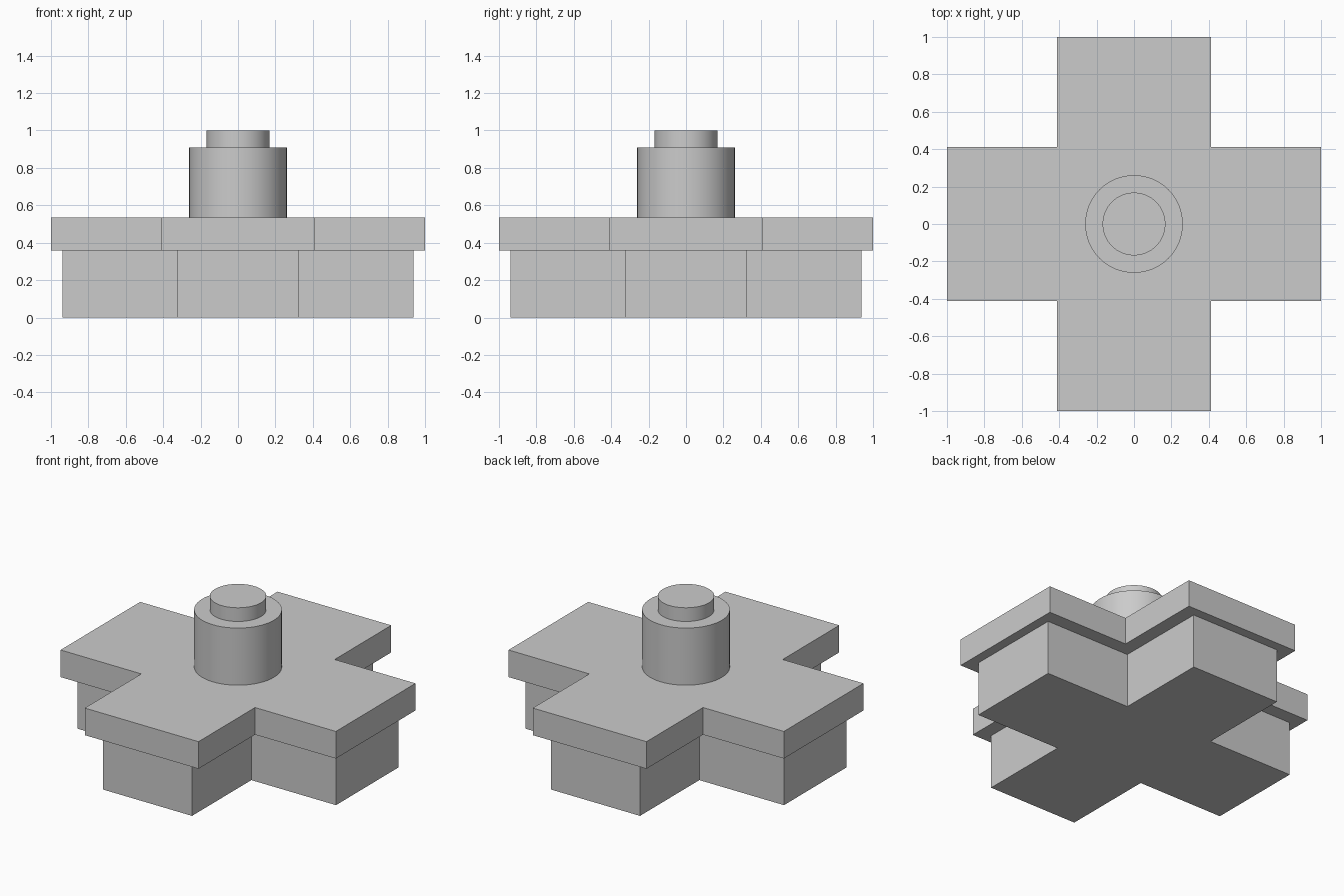
import bpy
import bmesh
import math

cube = bpy.data.objects.get("Cube")
if cube:
    bpy.data.objects.remove(cube, do_unlink=True)

grey = bpy.data.materials.new("plain grey")
grey.use_nodes = True
grey.diffuse_color = (0.6, 0.6, 0.6, 1)
grey.node_tree.nodes["Principled BSDF"].inputs["Base Color"].default_value = (0.6, 0.6, 0.6, 1)


def prism(name, outline, bottom, top):
    """Extrude a flat outline from bottom to top."""
    bm = bmesh.new()
    face = bm.faces.new([bm.verts.new((x, y, bottom)) for x, y in outline])
    extruded = bmesh.ops.extrude_face_region(bm, geom=[face], use_keep_orig=True)
    for v in extruded["geom"]:
        if isinstance(v, bmesh.types.BMVert):
            v.co.z = top
    bmesh.ops.recalc_face_normals(bm, faces=bm.faces)
    mesh = bpy.data.meshes.new(name)
    bm.to_mesh(mesh)
    bm.free()
    mesh.materials.append(grey)
    obj = bpy.data.objects.new(name, mesh)
    bpy.context.collection.objects.link(obj)
    return obj


def cross(reach, half_width):
    """Outline of a plus shape, one quarter turned four times."""
    points = []
    x, y = reach, half_width
    for _ in range(4):
        points += [(x, -y), (x, y), (y, y)]
        # Quarter turn of each corner is applied below
    turned = []
    for i, (px, py) in enumerate(points):
        for _ in range(i // 3):
            px, py = -py, px
        turned.append((px, py))
    return turned


def circle(radius, sides=64):
    angles = [math.tau * i / sides for i in range(sides)]
    return [(radius * math.cos(a), radius * math.sin(a)) for a in angles]


# Cross-shaped foot and the wider slab on it
prism("base", cross(0.938, 0.323), 0, 0.357)
prism("slab", cross(1.0, 0.413), 0.357, 0.535)

# Round post and its narrower cap
for name, radius, bottom, top in (("post", 0.261, 0.535, 0.91), ("cap", 0.168, 0.91, 1.0)):
    part = prism(name, circle(radius), bottom, top)
    bpy.ops.object.select_all(action="DESELECT")
    part.select_set(True)
    bpy.context.view_layer.objects.active = part
    bpy.ops.object.shade_smooth_by_angle(angle=math.radians(30))
